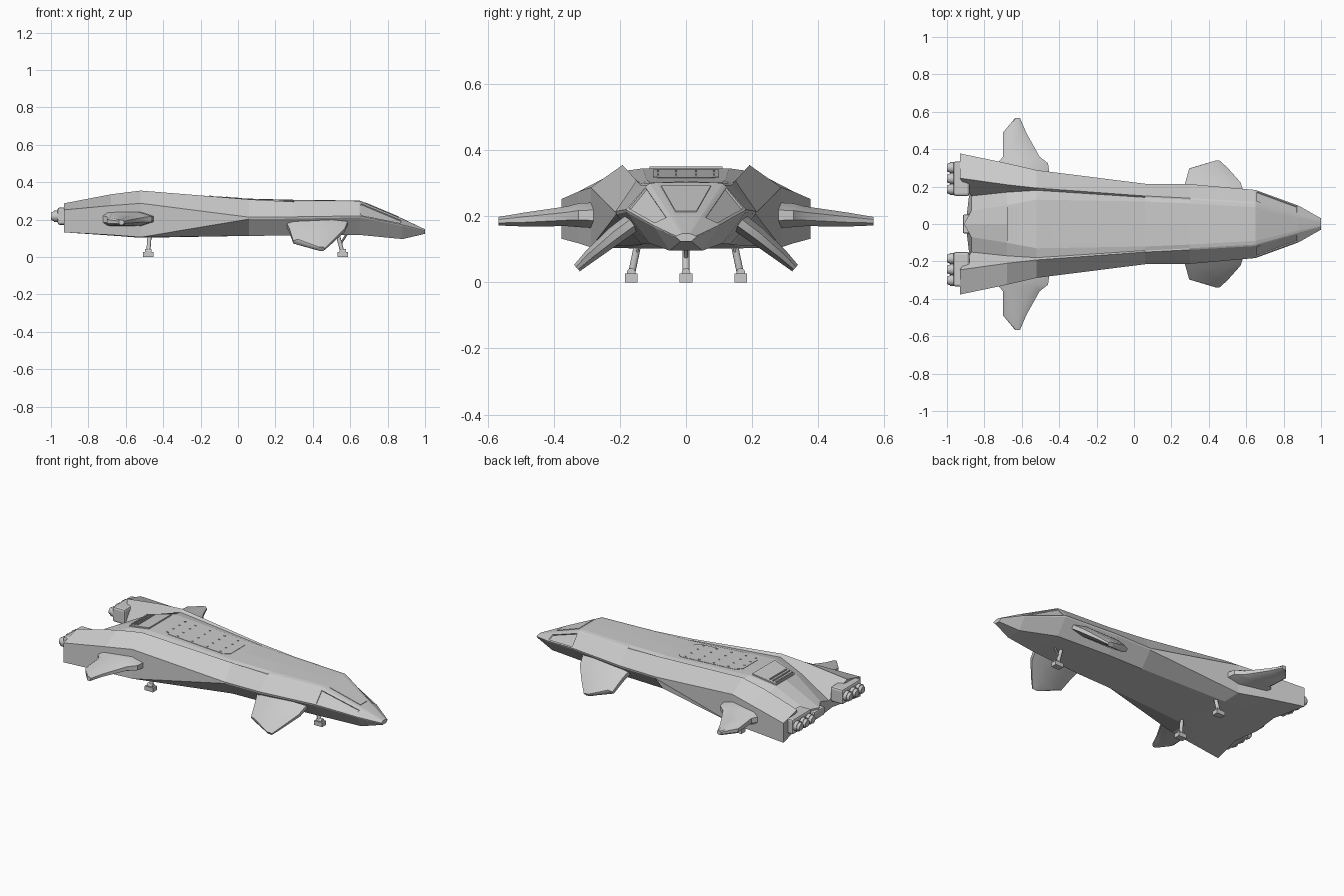
import bpy, bmesh
from mathutils import Vector, Matrix

if "Cube" in bpy.data.objects:
    bpy.data.objects.remove(bpy.data.objects["Cube"])

grey = bpy.data.materials.new("hull grey")
grey.diffuse_color = (0.6, 0.6, 0.6, 1)
grey.use_nodes = True
grey.node_tree.nodes["Principled BSDF"].inputs["Base Color"].default_value = grey.diffuse_color


def finish(name, bm, mirror=False, bevel=0, smooth=False):
    """Turn a bmesh into an object, optionally mirrored across the centre line."""
    bmesh.ops.recalc_face_normals(bm, faces=bm.faces)
    me = bpy.data.meshes.new(name)
    bm.to_mesh(me)
    bm.free()
    me.materials.append(grey)
    ob = bpy.data.objects.new(name, me)
    bpy.context.collection.objects.link(ob)
    if bevel:
        mod = ob.modifiers.new("bevel", 'BEVEL')
        mod.width, mod.segments = bevel, 2
    if mirror:
        mod = ob.modifiers.new("mirror", 'MIRROR')
        mod.use_axis = (False, True, False)
        mod.merge_threshold = 0.0005
    if smooth:
        bpy.ops.object.select_all(action='DESELECT')
        ob.select_set(True)
        bpy.context.view_layer.objects.active = ob
        bpy.ops.object.shade_smooth_by_angle(angle=0.6)
    return ob


def add_box(bm, lo, hi):
    lo, hi = Vector(lo), Vector(hi)
    m = Matrix.Translation((lo + hi) / 2) @ Matrix.Diagonal((*(hi - lo), 1))
    bmesh.ops.create_cube(bm, size=1, matrix=m)


def add_rod(bm, a, b, r1, r2=None, sides=16):
    a, b = Vector(a), Vector(b)
    d = b - a
    m = Matrix.Translation((a + b) / 2) @ d.to_track_quat('Z', 'Y').to_matrix().to_4x4()
    bmesh.ops.create_cone(bm, cap_ends=True, segments=sides, radius1=r1,
                          radius2=r1 if r2 is None else r2, depth=d.length, matrix=m)


# Hull: half sections from tail to nose, running
# deck centre, deck edge, gutter, ridge, outer, lower, keel edge, keel centre
sections = [
    (-0.92, [(0, .20), (.07, .20), (.15, .175), (.245, .287), (.377, .252), (.377, .132), (.17, .13), (0, .13)]),
    (-0.68, [(0, .31), (.10, .31), (.17, .275), (.21, .335), (.325, .275), (.325, .118), (.18, .115), (0, .115)]),
    (-0.52, [(0, .345), (.13, .345), (.18, .338), (.192, .355), (.288, .287), (.288, .106), (.17, .103), (0, .103)]),
    (0.06, [(0, .312), (.12, .310), (.142, .302), (.150, .308), (.215, .213), (.213, .203), (.14, .113), (0, .113)]),
    (0.30, [(0, .306), (.11, .304), (.130, .299), (.138, .295), (.213, .215), (.211, .205), (.135, .115), (0, .115)]),
    (0.65, [(0, .302), (.09, .302), (.110, .299), (.118, .294), (.182, .220), (.180, .212), (.11, .118), (0, .118)]),
    (0.88, [(0, .205), (.035, .204), (.047, .202), (.052, .199), (.098, .172), (.096, .166), (.05, .096), (0, .096)]),
    (1.00, [(0, .148), (.010, .148), (.014, .147), (.016, .146), (.030, .140), (.030, .136), (.016, .124), (0, .124)]),
]
tail_x = [-.91, -.87, -.87, -.93, -.93, -.93, -.88, -.90]
bm = bmesh.new()
rings = []
for n, (x, pts) in enumerate(sections):
    rings.append([bm.verts.new((tail_x[i] if n == 0 else x, y, z)) for i, (y, z) in enumerate(pts)])
windows = []
for n in range(len(rings) - 1):
    for i in range(7):
        a, b = rings[n], rings[n + 1]
        f = bm.faces.new((a[i], a[i + 1], b[i + 1], b[i]))
        if n == 5 and i == 3:
            windows.append(f)
t = rings[0]
bm.faces.new(t[2:7])
bm.faces.new((t[0], t[1], t[2], t[6], t[7]))
bm.faces.new(rings[-1])
nose_cap = bm.faces[-1] if bm.faces.ensure_lookup_table() else None
bmesh.ops.recalc_face_normals(bm, faces=bm.faces)
# Recessed side windows
bmesh.ops.inset_region(bm, faces=windows, thickness=0.012, depth=0)
bmesh.ops.inset_region(bm, faces=windows, thickness=0.002, depth=-0.006)
finish("hull", bm, mirror=True)


# Windshield plate on the nose slope
def plate(bm, corners, thick):
    low = [bm.verts.new(c) for c in corners]
    high = [bm.verts.new(Vector(c) + Vector((0, 0, thick))) for c in corners]
    bm.faces.new(low)
    bm.faces.new(high)
    k = len(low)
    for i in range(k):
        bm.faces.new((low[i], low[(i + 1) % k], high[(i + 1) % k], high[i]))


bm = bmesh.new()
nose_z = lambda x: .302 - (x - .65) * .097 / .23
plate(bm, [(x, y, nose_z(x)) for x, y in ((.68, -.075), (.86, -.032), (.86, .032), (.68, .075))], 0.003)
finish("windshield", bm)

# Deck hatch with cut corners, following the deck slope, and its small fasteners
deck_z = lambda x: .345 - (x + .52) * .033 / .58
bm = bmesh.new()
outline = [(-.44, -.07), (-.41, -.10), (-.03, -.10), (0, -.07), (0, .07), (-.03, .10), (-.41, .10), (-.44, .07)]
plate(bm, [(x, y, deck_z(x)) for x, y in outline], 0.002)
finish("deck_hatch", bm)
bm = bmesh.new()
for x in (-.42, -.35, -.25, -.15, -.06):
    for y in (-.085, -.03, .03, .085):
        z = deck_z(x)
        add_box(bm, (x - .005, y - .003, z), (x + .005, y + .003, z + .005))
finish("hatch_fasteners", bm)

# Raised vent on the aft ramp
ramp_z = lambda x: .345 + (x + .52) * .035 / .16
bm = bmesh.new()
plate(bm, [(x, y, ramp_z(x)) for x, y in ((-.68, -.09), (-.53, -.11), (-.53, .11), (-.68, .09))], 0.008)
for x in (-.67, -.65, -.63):
    z = ramp_z(x)
    add_box(bm, (x - .004, -.08, z), (x + .004, .08, z + .014))
finish("aft_vent", bm)


def airfoil(name, stations, normal, bevel):
    """Loft eight-sided wing sections: (y, z, rear x, front x, half thickness)."""
    bm = bmesh.new()
    nrm = Vector((0, *normal)).normalized()
    loops = []
    for y, z, x0, x1, h in stations:
        c = x1 - x0
        prof = [(0, -.5), (0, .5), (.12, 1), (.75, 1), (1, .4), (1, -.4), (.75, -1), (.12, -1)]
        loops.append([bm.verts.new(Vector((x0 + u * c, y, z)) + nrm * h * v) for u, v in prof])
    for a, b in zip(loops, loops[1:]):
        for i in range(8):
            j = (i + 1) % 8
            bm.faces.new((a[i], a[j], b[j], b[i]))
    bm.faces.new(loops[0])
    bm.faces.new(loops[-1])
    finish(name, bm, mirror=True, smooth=True)


# Rear wings with thick roots, and drooped front fins
airfoil("rear_wing", [(.26, .203, -.735, -.45, .040), (.325, .203, -.73, -.46, .036), (.36, .200, -.70, -.505, .030),
                      (.49, .190, -.70, -.577, .021), (.567, .185, -.635, -.61, .013)], (0, 1), 0)
airfoil("front_fin", [(.15, .190, .25, .59, .030), (.215, .142, .275, .57, .028),
                      (.29, .080, .295, .505, .020), (.330, .043, .43, .465, .013)], (.66, .75), 0)

# Engine housings and triple nozzles
bm = bmesh.new()
add_box(bm, (-.965, .15, .172), (-.88, .335, .265))
finish("engine_housing", bm, mirror=True, bevel=0.012)
bm = bmesh.new()
for y in (.185, .243, .301):
    add_rod(bm, (-.94, y, .218), (-.985, y, .218), .030)
    add_rod(bm, (-.985, y, .218), (-1.0, y, .218), .026, .020)
finish("engine_nozzles", bm, mirror=True, smooth=True)

# Small centre exhaust between the engines
bm = bmesh.new()
add_box(bm, (-.915, -.05, .14), (-.84, .05, .19))
finish("centre_exhaust", bm, bevel=0.008)


def gear(name, x, top_y, foot_y, lean, mirror):
    """Landing leg: strut, brace, ankle and foot pad."""
    bm = bmesh.new()
    add_rod(bm, (x - lean, top_y, .13), (x, foot_y, .02), .011, sides=12)
    add_rod(bm, (x + .02, top_y, .12), (x - lean * .4, (top_y + foot_y) / 2, .07), .006, sides=8)
    add_rod(bm, (x - .018, foot_y, .03), (x + .018, foot_y, .03), .013, sides=12)
    add_box(bm, (x - .028, foot_y - .019, 0), (x + .028, foot_y + .019, .026))
    finish(name, bm, mirror=mirror, smooth=True)


gear("front_leg", .56, 0, 0, .03, False)
gear("rear_leg", -.48, .143, .166, -.008, True)
